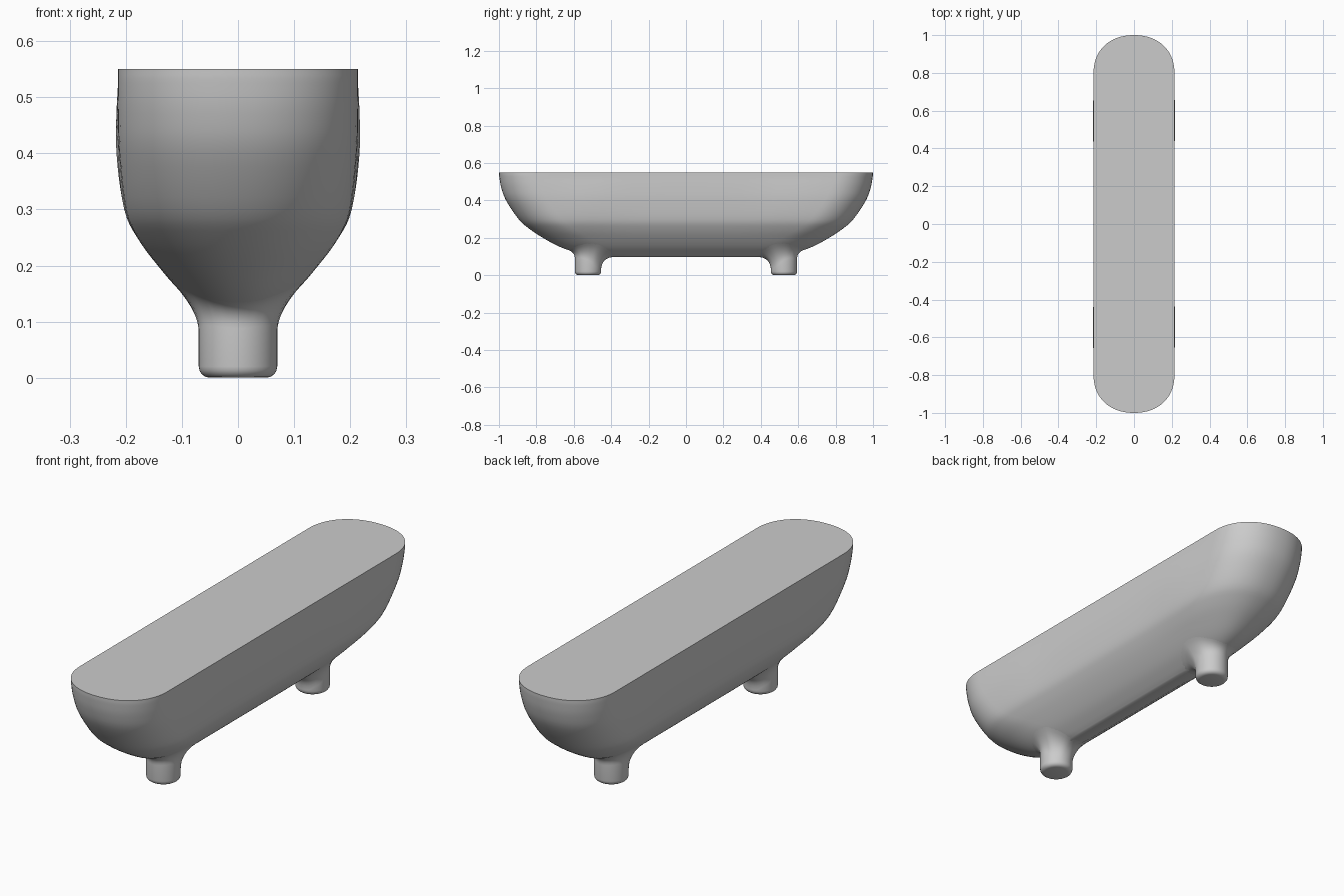
import bpy, bmesh, math
from mathutils import Vector
from mathutils.bvhtree import BVHTree

cube = bpy.data.objects.get("Cube")
if cube:
    bpy.data.objects.remove(cube, do_unlink=True)

grey = bpy.data.materials.new("plain grey")
grey.use_nodes = True
grey.diffuse_color = (0.6, 0.6, 0.6, 1)
grey.node_tree.nodes["Principled BSDF"].inputs["Base Color"].default_value = (0.6, 0.6, 0.6, 1)


def loft(name, rings):
    """Skin closed rings of equal length and cap both ends."""
    bm = bmesh.new()
    loops = [[bm.verts.new(p) for p in ring] for ring in rings]
    for a, b in zip(loops, loops[1:]):
        for i in range(len(a)):
            j = (i + 1) % len(a)
            bm.faces.new((a[i], a[j], b[j], b[i]))
    bm.faces.new(loops[0][::-1])
    bm.faces.new(loops[-1])
    bmesh.ops.recalc_face_normals(bm, faces=bm.faces)
    tree = BVHTree.FromBMesh(bm)
    mesh = bpy.data.meshes.new(name)
    bm.to_mesh(mesh)
    bm.free()
    mesh.materials.append(grey)
    obj = bpy.data.objects.new(name, mesh)
    bpy.context.collection.objects.link(obj)
    bpy.ops.object.select_all(action="DESELECT")
    obj.select_set(True)
    bpy.context.view_layer.objects.active = obj
    bpy.ops.object.shade_smooth_by_angle(angle=math.radians(35))
    return tree


def smooth_rows(rows, steps):
    """Catmull-Rom interpolation through the profile rows."""
    pts = [Vector(r) for r in rows]
    pts = [2 * pts[0] - pts[1]] + pts + [2 * pts[-1] - pts[-2]]
    out = []
    for a, b, c, d in zip(pts, pts[1:], pts[2:], pts[3:]):
        for s in range(steps):
            t = s / steps
            out.append(0.5 * (2 * b + (c - a) * t + (2 * a - 5 * b + 4 * c - d) * t ** 2
                              + (3 * b - a - 3 * c + d) * t ** 3))
    return out + [pts[-2]]


def hull_ring(z, w, l, e):
    """Long outline with rounded ends and a faint swelling above the feet."""
    swell = 0.006 * math.sin(math.pi * min(max((z - 0.2) / 0.32, 0), 1))
    half = []
    n, sides = 32, 16
    for i in range(n + 1):
        t = math.pi * i / n
        c, s = math.cos(t), max(math.sin(t), 0)
        half.append((math.copysign(abs(c) ** 0.92, c) * w, l - e + e * s ** 0.92))
    for i in range(1, sides):
        half.append((-w, (l - e) * (1 - 2 * i / sides)))
    ring = half + [(-x, -y) for x, y in half]
    return [(x * (1 + swell / w * math.exp(-((abs(y) - 0.55) / 0.14) ** 2)), y, z)
            for x, y in ring]


# Hull: height, half width, half length, length of the rounded end
hull_rows = [
    (0.098, 0.03, 0.44, 0.15), (0.115, 0.056, 0.56, 0.2), (0.15, 0.099, 0.67, 0.24),
    (0.2, 0.143, 0.765, 0.25), (0.25, 0.177, 0.84, 0.24), (0.3, 0.198, 0.895, 0.23),
    (0.4, 0.211, 0.962, 0.22), (0.47, 0.214, 0.988, 0.21), (0.525, 0.214, 0.998, 0.2),
    (0.55, 0.214, 1.0, 0.2),
]
hull = loft("hull", [hull_ring(*r) for r in smooth_rows(hull_rows, 4)])

# Feet: round pegs that flare into the underside of the hull
RADIUS, SEGMENTS, FILLET = 0.07, 48, 8
for name, side in (("front_foot", -1), ("back_foot", 1)):
    cy = side * 0.524
    columns = []
    for k in range(SEGMENTS):
        a = math.tau * k / SEGMENTS
        d = Vector((math.cos(a), math.sin(a), 0))
        inward = -d.y * side
        flare = 0.035 + 0.04 * ((1 + inward) / 2) ** 2
        spot = Vector((0, cy, -1)) + d * (RADIUS + flare)
        hit, normal, _, _ = hull.ray_cast(spot, Vector((0, 0, 1)))
        slope = min(max(-normal.dot(d) / normal.z, 0), 1)
        corner = hit.z - slope * flare
        # Rounded sole edge
        column = []
        for i in range(5):
            t = math.pi / 2 * i / 4
            column.append((RADIUS - 0.02 + 0.02 * math.sin(t), 0.02 - 0.02 * math.cos(t)))
        # Fillet tangent to the peg wall and to the hull
        start = max(corner - flare, 0.025)
        for i in range(FILLET + 1):
            t = i / FILLET
            column.append((RADIUS + flare * t * t,
                           start * (1 - t) ** 2 + corner * 2 * t * (1 - t) + hit.z * t * t))
        column.append((RADIUS + flare * 0.5, hit.z + 0.015))
        columns.append([Vector((0, cy, z)) + d * r for r, z in column])
    loft(name, list(zip(*columns)))
